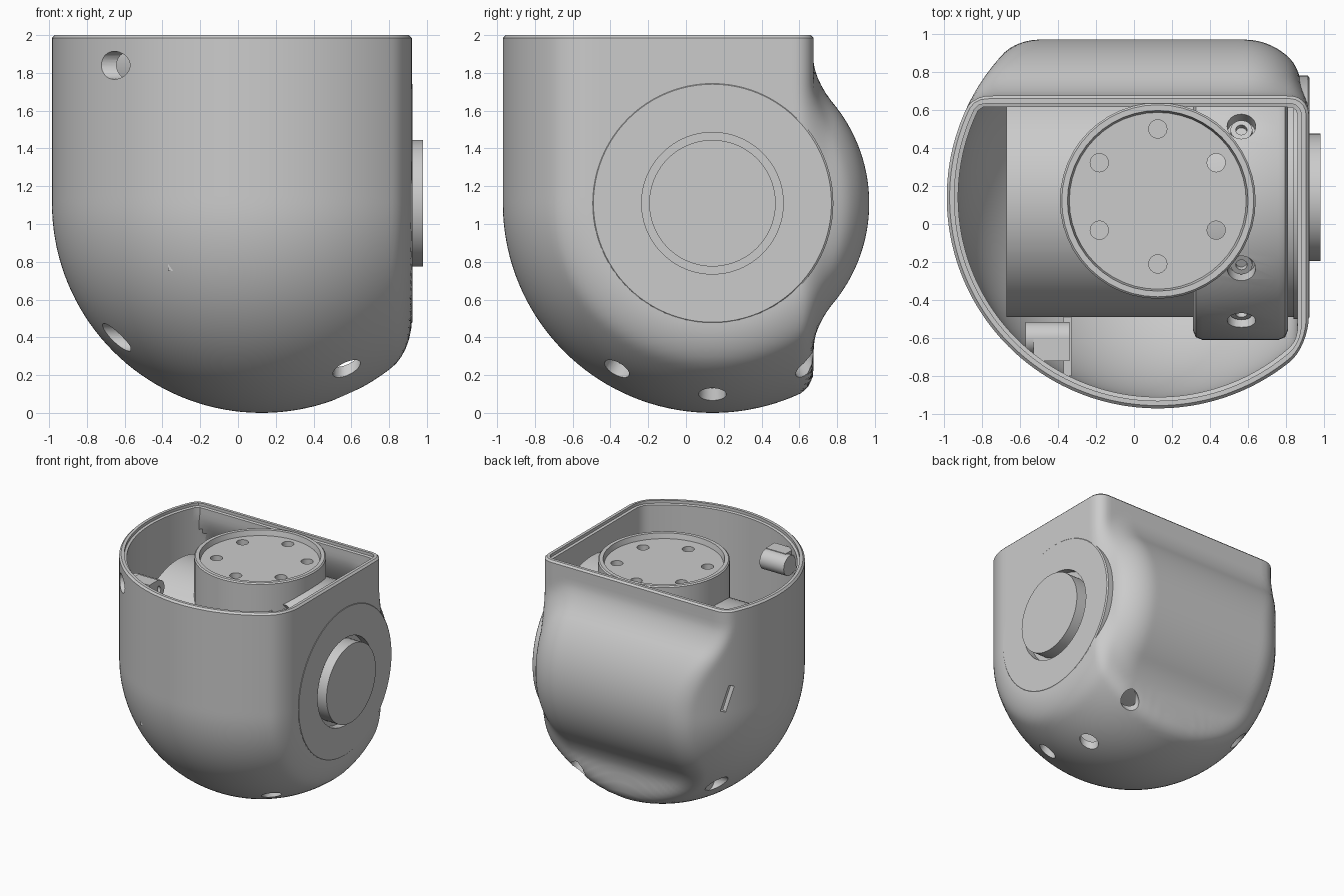
import bpy, bmesh
from math import sin, cos, pi, hypot, radians
from mathutils import Matrix, Vector

if "Cube" in bpy.data.objects:
    bpy.data.objects.remove(bpy.data.objects["Cube"])

CX, CY, CZ, R = 0.125, 0.14, 1.11, 1.11    # centre of the domed housing
RIGHT, BACK, BOSS = 0.92, 0.675, 0.83      # flat side, flat back, back bulge radius
N = 224


def r_and(a, b, r):      # intersection with rounded edge
    return min(-r, max(a, b)) + hypot(max(r + a, 0), max(r + b, 0))


def r_or(a, b, r):       # union with filleted crease
    return max(r, min(a, b)) - hypot(max(r - a, 0), max(r - b, 0))


def housing_dist(x, y, z):
    dx, dy, dz = x - CX, y - CY, min(z - CZ, 0)
    dome = (dx * dx + dy * dy + dz * dz) ** 0.5 - R
    bulge = r_and(hypot(y - CY, z - CZ) - BOSS, x - RIGHT, 0.34)
    body = r_and(dome, r_or(y - BACK, bulge, 0.1), 0.07)
    return r_and(body, x - RIGHT, 0.1)


def surface_point(z, theta, phi, level):
    """Walk out from the housing centre line to the surface at an offset."""
    d = Vector((cos(theta) * cos(phi), sin(theta) * cos(phi), -sin(phi)))
    lo, hi = 0.0, 1.4
    for _ in range(18):
        m = (lo + hi) / 2
        if housing_dist(CX + d.x * m, CY + d.y * m, z + d.z * m) < level:
            lo = m
        else:
            hi = m
    return Vector((CX, CY, z)) + d * lo


def finish(name, bm, angle=30):
    bmesh.ops.recalc_face_normals(bm, faces=bm.faces)
    me = bpy.data.meshes.new(name)
    bm.to_mesh(me)
    bm.free()
    ob = bpy.data.objects.new(name, me)
    bpy.context.collection.objects.link(ob)
    bpy.ops.object.select_all(action='DESELECT')
    ob.select_set(True)
    bpy.context.view_layer.objects.active = ob
    bpy.ops.object.shade_smooth_by_angle(angle=radians(angle))
    return ob


def lathe(name, profile, origin, axis, seg=64):
    """Revolve (radius, height) points about an axis through origin."""
    rot = Vector(axis).to_track_quat('Z', 'Y').to_matrix().to_4x4()
    mat = Matrix.Translation(origin) @ rot
    bm = bmesh.new()
    rings = [[bm.verts.new(mat @ Vector((r * cos(2 * pi * i / seg), r * sin(2 * pi * i / seg), h)))
              for i in range(seg)] if r > 0 else [bm.verts.new(mat @ Vector((0, 0, h)))]
             for r, h in profile]
    for a, b in zip(rings, rings[1:]):
        for i in range(seg):
            j = (i + 1) % seg
            quad = [a[i % len(a)], a[j % len(a)], b[j % len(b)], b[i % len(b)]]
            bm.faces.new(list(dict.fromkeys(quad)))
    return finish(name, bm)


def rod(name, r, h0, h1, origin, axis, seg=64):
    return lathe(name, [(0, h0), (r, h0), (r, h1), (0, h1)], origin, axis, seg)


def block(name, lo, hi, rot=None):
    lo, hi = Vector(lo), Vector(hi)
    bm = bmesh.new()
    bmesh.ops.create_cube(bm, size=1)
    mat = Matrix.Translation((lo + hi) / 2) @ (rot or Matrix()) @ Matrix.Diagonal((*(hi - lo), 1))
    bmesh.ops.transform(bm, matrix=mat, verts=bm.verts)
    return finish(name, bm)


def cut(target, cutters):
    for c in cutters:
        c.hide_render = True
        mod = target.modifiers.new("cut", 'BOOLEAN')
        mod.operation, mod.solver, mod.object = 'DIFFERENCE', 'EXACT', c
        with bpy.context.temp_override(object=target, active_object=target):
            bpy.ops.object.modifier_apply(modifier=mod.name)
        bpy.data.objects.remove(c)
    bpy.ops.object.select_all(action='DESELECT')
    target.select_set(True)
    bpy.context.view_layer.objects.active = target
    bpy.ops.object.shade_smooth_by_angle(angle=radians(30))


# Housing shell: outer skin from pole to rim, over the rim, inner skin back down
walls = [CZ + (1.97 - CZ) * k / 22 for k in range(23)]
phis = [pi / 2 * k / 36 for k in range(35, 0, -1)]


def skin(level):
    return [(CZ, p, level) for p in phis] + [(z, 0, level) for z in walls]


rows = skin(0) + [(1.985, 0, 0), (2, 0, -0.015), (2, 0, -0.04), (1.975, 0, -0.04)] + skin(-0.06)[::-1]
bm = bmesh.new()
grid = [[bm.verts.new(surface_point(z, 2 * pi * i / N, p, lv)) for i in range(N)] for z, p, lv in rows]
for a, b in zip(grid, grid[1:]):
    for i in range(N):
        bm.faces.new((a[i], a[(i + 1) % N], b[(i + 1) % N], b[i]))
for ring, z in ((grid[0], 0), (grid[-1], 0.06)):
    pole = bm.verts.new((CX, CY, z))
    for i in range(N):
        bm.faces.new((ring[i], ring[(i + 1) % N], pole))
shell = finish("housing_shell", bm)

# Housing openings: shaft hole, radial screw holes, sideways screw holes, rear slot
X = (1, 0, 0)
holes = [rod("shaft_hole", 0.42, 0.75, 1.1, (0, CY, CZ), X)]
for a in (-30, 0, 30):
    d = (0, sin(radians(a)), -cos(radians(a)))
    holes.append(rod("screw_hole", 0.073, 0.8, 1.3, (0.575, CY, CZ), d, 32))
for y, z in ((-0.65, 1.84), (-0.22, 0.4), (0.5, 0.4)):
    holes.append(rod("side_hole", 0.074, -1.2, -0.57, (0, y, z), X, 32))
tilt = Matrix.Rotation(radians(-31), 4, 'Z') @ Matrix.Rotation(radians(20), 4, 'X')
holes.append(block("slot", (-0.99, 0.625, 1.14), (-0.69, 0.675, 1.36), tilt))
cut(shell, holes)

# Side disc with central opening, and the output shaft in it
lathe("side_disc", [(0.375, 0.8), (0.375, 0.923), (0.63, 0.923), (0.64, 0.915), (0.64, 0.84),
                    (0.42, 0.84), (0.42, 0.8), (0.375, 0.8)], (0, CY, CZ), X, 96)
rod("output_shaft", 0.335, 0.8, 0.98, (0, CY, CZ), X, 72)

# Motor barrel inside, lying along x
rod("motor_barrel", 0.63, -0.67, 0.86, (0, CY, CZ), X, 72)

# Motor flange with screw recesses
flange = lathe("motor_flange", [(0.5, 0.31), (0.7, 0.31), (0.735, 0.325), (0.75, 0.36), (0.75, 0.76),
                                (0.735, 0.795), (0.7, 0.81), (0.5, 0.81), (0.5, 0.31)],
               (0, CY, CZ), X, 72)
recesses = []
for a in (30, -30, -60):
    d = Vector((0, sin(radians(a)), cos(radians(a))))
    recesses.append(rod("recess", 0.075, 0.67, 0.9, (0.565, CY, CZ), d, 24))
    lathe("flange_screw", [(0, 0.6), (0.058, 0.6), (0.058, 0.71), (0.03, 0.71), (0.03, 0.68), (0, 0.68)],
          (0.565, CY, CZ), d, 20)
cut(flange, recesses)

# Upright hub with dished top and six bolt holes
hub = lathe("upright_hub", [(0, 1.2), (0.515, 1.2), (0.515, 1.98), (0.505, 1.99), (0.475, 1.99),
                            (0.465, 1.945), (0, 1.945)], (CX, 0.122, 0), (0, 0, 1), 48)
cut(hub, [rod("bolt_hole", 0.048, 1.8, 2.1,
              (CX + 0.355 * sin(k * pi / 3), 0.145 + 0.355 * cos(k * pi / 3), 0), (0, 0, 1), 24)
          for k in range(6)])

# Screw post and rib at the front left of the interior
lathe("screw_post", [(0, -0.57), (0.085, -0.57), (0.085, -0.34), (0.035, -0.34), (0.035, -0.45), (0, -0.45)],
      (0, -0.6, 1.84), X, 32)
block("post_web", (-0.53, -0.72, 1.78), (-0.34, -0.6, 1.93))
block("inner_rib", (-0.37, -0.8, 0.75), (-0.33, -0.49, 1.15))
